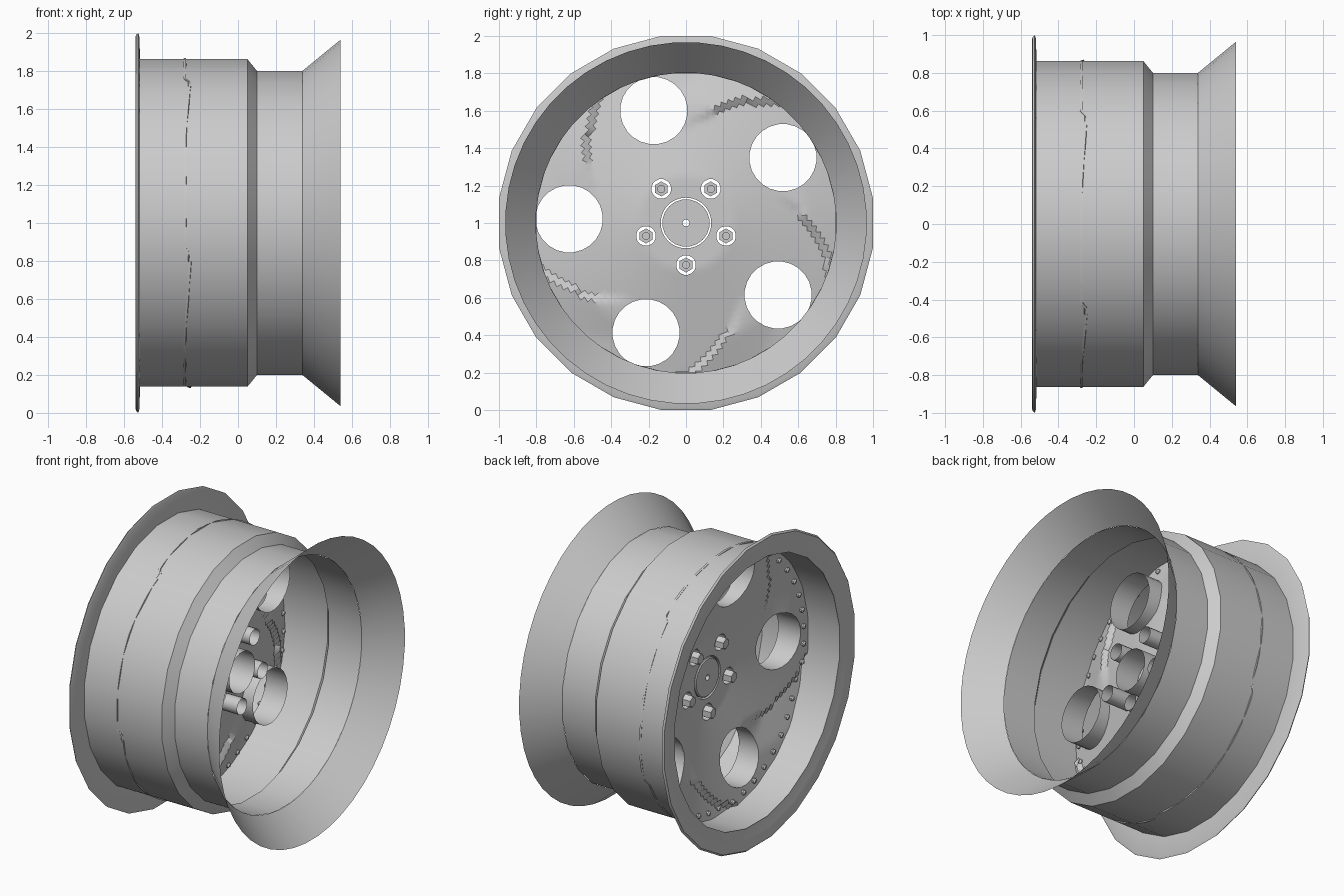
import bpy, bmesh
from math import sin, cos, pi, radians, atan2, degrees, hypot

if "Cube" in bpy.data.objects:
    bpy.data.objects.remove(bpy.data.objects["Cube"])

metal = bpy.data.materials.new("grey metal")
metal.use_nodes = True
GREY = (0.6, 0.6, 0.6, 1)
metal.diffuse_color = GREY
metal.node_tree.nodes["Principled BSDF"].inputs["Base Color"].default_value = GREY

AXLE = 1.0       # height of the wheel axis
SPOKES = 5
HOLE_R, HOLE_DIST, HOLE_ANGLE = 0.18, 0.625, 34
LUG_R, LUG_DIST, LUG_ANGLE = 0.053, 0.225, 54
HUB_R = 0.135


def make(name, bm, smooth=True):
    bmesh.ops.recalc_face_normals(bm, faces=bm.faces)
    mesh = bpy.data.meshes.new(name)
    bm.to_mesh(mesh)
    bm.free()
    mesh.materials.append(metal)
    obj = bpy.data.objects.new(name, mesh)
    bpy.context.collection.objects.link(obj)
    if smooth:
        bpy.ops.object.select_all(action='DESELECT')
        obj.select_set(True)
        bpy.context.view_layer.objects.active = obj
        bpy.ops.object.shade_smooth_by_angle(angle=radians(32))
    return obj


def turn(bm, profile, segs, centre=(0, 0), phase=0.5, caps=False):
    """Spin (x, radius) points about a line parallel to x; x may be a function of y and z."""
    rings = []
    for x, r in profile:
        ring = []
        for i in range(segs):
            a = 2 * pi * (i + phase) / segs
            y, z = centre[0] + r * cos(a), centre[1] + r * sin(a)
            ring.append(bm.verts.new((x(y, z) if callable(x) else x, y, z + AXLE)))
        rings.append(ring)
    for a, b in zip(rings, rings[1:]):
        for i in range(segs):
            j = (i + 1) % segs
            bm.faces.new((a[i], a[j], b[j], b[i]))
    if caps:
        bm.faces.new(rings[0])
        bm.faces.new(rings[-1])


def around(count, dist, start):
    for k in range(count):
        a = radians(start) + 2 * pi * k / count
        yield dist * cos(a), dist * sin(a)


def dish(y, z):
    """Depth of the dished face, with a curved crease running from each hole to the rim."""
    r = hypot(y, z)
    x = -0.15 - 0.21 * max(0, r - 0.25)
    if r > 0.5:
        crease = HOLE_ANGLE - 16 - 34 * (r - 0.5) / 0.29
        past = (degrees(atan2(z, y)) - crease) % 72
        x += 0.03 * min(1, (r - 0.5) / 0.15) * max(0, 1 - past / 30)
    return x


# Rim barrel with rolled outer lip; radii are measured to the flats
SIDES = 24
flat = 1 / cos(pi / SIDES)
barrel = [(-0.518, 0.856), (-0.528, 0.92), (-0.54, 0.975), (-0.537, 0.99), (-0.526, 1.0),
          (-0.52, 0.985), (-0.515, 0.862), (0.05, 0.862), (0.10, 0.80), (0.34, 0.80)]
bm = bmesh.new()
turn(bm, [(x, r * flat) for x, r in barrel], SIDES)
make("rim_barrel", bm)

# Flared inner flange
bm = bmesh.new()
turn(bm, [(0.34, 0.803), (0.54, 0.967)], 48)
make("rim_flare", bm)

# Dished face: creased disc cut by the spoke holes and lug holes
bm = bmesh.new()
rings = 30
turn(bm, [(dish, HUB_R + (0.868 - HUB_R) * i / rings) for i in range(rings + 1)], 144)
disc = make("wheel_face", bm, False)
bpy.context.view_layer.objects.active = disc
thick = disc.modifiers.new("thickness", 'SOLIDIFY')
thick.thickness = 0.012
thick.offset = 0
bm = bmesh.new()
for c in around(SPOKES, HOLE_DIST, HOLE_ANGLE):
    turn(bm, [(-0.5, HOLE_R), (0.2, HOLE_R)], 24, c, caps=True)
for c in around(SPOKES, LUG_DIST, LUG_ANGLE):
    turn(bm, [(-0.5, LUG_R), (0.2, LUG_R)], 16, c, caps=True)
cutter = make("hole_cutter", bm, False)
cutter.hide_render = True
cut = disc.modifiers.new("holes", 'BOOLEAN')
cut.operation = 'DIFFERENCE'
cut.solver = 'EXACT'
cut.object = cutter
bpy.ops.object.select_all(action='DESELECT')
disc.select_set(True)
bpy.context.view_layer.objects.active = disc
for mod in ("thickness", "holes"):
    bpy.ops.object.modifier_apply(modifier=mod)
bpy.data.objects.remove(cutter)
bpy.ops.object.shade_smooth_by_angle(angle=radians(32))

# Walls behind the spoke holes
bm = bmesh.new()
for c in around(SPOKES, HOLE_DIST, HOLE_ANGLE):
    turn(bm, [(dish, HOLE_R), (-0.11, HOLE_R)], 24, c)
make("hole_walls", bm)

# Lug tubes and hub tube
bm = bmesh.new()
for c in around(SPOKES, LUG_DIST, LUG_ANGLE):
    turn(bm, [(-0.15, LUG_R), (0.03, LUG_R)], 16, c)
make("lug_tubes", bm)
bm = bmesh.new()
turn(bm, [(-0.15, HUB_R), (0.03, HUB_R)], 20)
make("hub_tube", bm)

# Hub cap with a small centre hole
bm = bmesh.new()
turn(bm, [(-0.13, 0.127), (-0.152, 0.127), (-0.158, 0.12), (-0.158, 0.018),
          (-0.13, 0.018), (-0.13, 0.127)], 20)
make("hub_cap", bm)

# Lug bolts: hexagonal heads on short shanks
bm = bmesh.new()
for c in around(SPOKES, LUG_DIST, LUG_ANGLE):
    turn(bm, [(-0.20, 0.032), (-0.19, 0.04), (-0.13, 0.04)], 6, c, caps=True)
    turn(bm, [(-0.13, 0.022), (-0.04, 0.022)], 8, c, caps=True)
make("lug_bolts", bm, False)

# Rivets around the edge of the face
bm = bmesh.new()
for y, z in around(45, 0.825, 0):
    x = dish(y, z)
    turn(bm, [(x - 0.024, 0.008), (x - 0.016, 0.016), (x + 0.016, 0.016), (x + 0.024, 0.008)],
         8, (y, z), caps=True)
make("rivets", bm)
